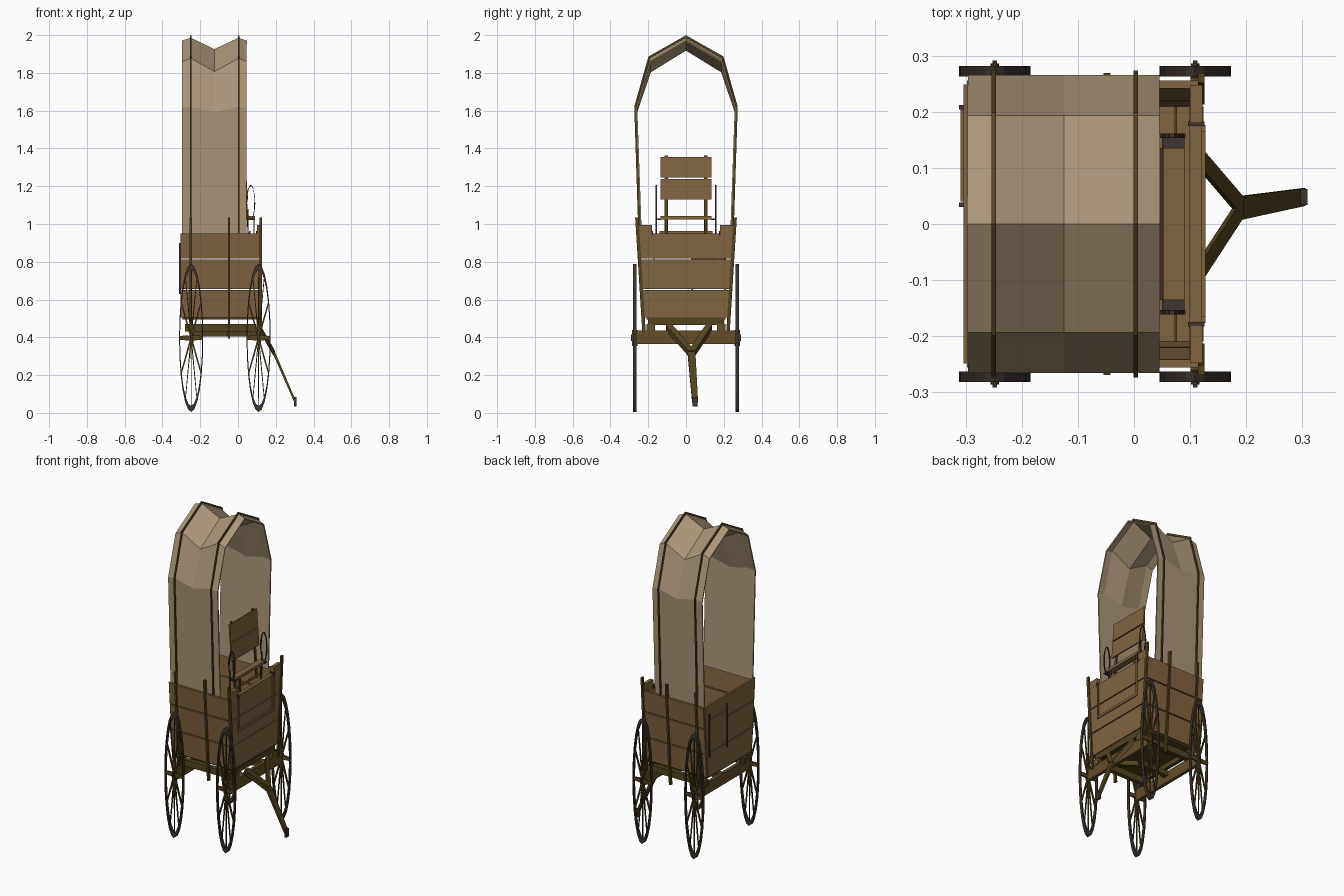
import bpy, bmesh, math
from mathutils import Vector

cube = bpy.data.objects.get("Cube")
if cube:
    bpy.data.objects.remove(cube, do_unlink=True)


def material(name, rgb):
    m = bpy.data.materials.new(name)
    m.use_nodes = True
    m.diffuse_color = (*rgb, 1)
    m.node_tree.nodes["Principled BSDF"].inputs["Base Color"].default_value = (*rgb, 1)
    return m


CANVAS = material("tan canvas", (0.40, 0.305, 0.185))
PLANK = material("plank wood", (0.215, 0.128, 0.05))
TIMBER = material("dark timber", (0.085, 0.057, 0.014))
AXLE = material("axle wood", (0.125, 0.08, 0.022))
IRON = material("dark iron", (0.045, 0.033, 0.027))


def finish(name, bm, *mats):
    bmesh.ops.recalc_face_normals(bm, faces=bm.faces)
    mesh = bpy.data.meshes.new(name)
    bm.to_mesh(mesh)
    bm.free()
    for m in mats:
        mesh.materials.append(m)
    ob = bpy.data.objects.new(name, mesh)
    bpy.context.collection.objects.link(ob)
    return ob


def prism(bm, p, q, side, thick, slot=0, taper=1):
    """Bar from p to q; side and thick are its half-width vectors."""
    p, q, side, thick = map(Vector, (p, q, side, thick))
    signs = ((-1, -1), (1, -1), (1, 1), (-1, 1))
    a = [bm.verts.new(p + side * s + thick * t) for s, t in signs]
    b = [bm.verts.new(q + (side * s + thick * t) * taper) for s, t in signs]
    faces = [bm.faces.new(a), bm.faces.new(b)]
    faces += [bm.faces.new((a[i], a[i - 1], b[i - 1], b[i])) for i in range(4)]
    for f in faces:
        f.material_index = slot


def beam(name, p, q, side, thick, mat, taper=1):
    bm = bmesh.new()
    prism(bm, p, q, side, thick, 0, taper)
    return finish(name, bm, mat)


def box(name, lo, hi, mat):
    c = [(a + b) / 2 for a, b in zip(lo, hi)]
    h = [(b - a) / 2 for a, b in zip(lo, hi)]
    return beam(name, (lo[0], c[1], c[2]), (hi[0], c[1], c[2]), (0, h[1], 0), (0, 0, h[2]), mat)


def sheet(name, rows, thickness, mat):
    """Thin shell through rows of points."""
    bm = bmesh.new()
    grid = [[bm.verts.new(p) for p in row] for row in rows]
    for r, s in zip(grid, grid[1:]):
        for i in range(len(r) - 1):
            bm.faces.new((r[i], r[i + 1], s[i + 1], s[i]))
    ob = finish(name, bm, mat)
    mod = ob.modifiers.new("thickness", "SOLIDIFY")
    mod.thickness, mod.offset = thickness, 0
    return ob


def arch(x, half):
    """Mirror half of a cross-section (ending at the ridge) into a full arch."""
    return [(x, -y, z) for y, z in half] + [(x, y, z) for y, z in half[-2::-1]]


# Canvas cover, sagging between the hoops
rows = []
for x, sag in ((-0.296, 0.25), (-0.25, 0), (-0.125, 1), (0.003, 0), (0.045, 0.25)):
    rows.append(arch(x, [(0.238, 0.94), (0.262, 1.62 - 0.03 * sag),
                         (0.19, 1.875 - 0.07 * sag), (0, 1.982 - 0.06 * sag)]))
sheet("canvas_cover", rows, 0.008, CANVAS)

# Hoops outside the cover
for label, hx in (("rear", -0.25), ("front", 0.003)):
    half = [(0.246, 0.94), (0.268, 1.62), (0.194, 1.883), (0, 1.993)]
    sheet(label + "_hoop", [arch(hx - 0.004, half), arch(hx + 0.004, half)], 0.012, TIMBER)


def wall_y(z):
    return 0.215 + (z - 0.5) * 0.075


# Wagon bed: plank walls on sides and ends
levels = ((0.505, 0.65), (0.656, 0.812), (0.818, 0.95))
for n, (lo, hi) in enumerate(levels):
    mid, h = (lo + hi) / 2, (hi - lo) / 2
    for label, s in (("left", 1), ("right", -1)):
        beam(f"{label}_side_plank_{n}", (-0.298, s * wall_y(mid), mid), (0.12, s * wall_y(mid), mid),
             (0, s * 0.075 * h, h), (0, 0.007, 0), PLANK)
    for label, ex, t in (("tail", -0.298, 0.006), ("front", 0.11, 0.011)):
        bm = bmesh.new()
        prism(bm, (ex, 0, lo), (ex, 0, hi), (0, wall_y(lo), 0), (t, 0, 0), 0, 1)
        for v in bm.verts:
            v.co.y = math.copysign(wall_y(v.co.z), v.co.y)
        finish(f"{label}_plank_{n}", bm, PLANK)

# Floor planks on a dark underframe
for i in range(10):
    fx = -0.298 + i * 0.0415
    box(f"floor_plank_{i}", (fx, -0.213, 0.508), (fx + 0.039, 0.213, 0.52), PLANK)
box("underframe", (-0.295, -0.21, 0.495), (0.115, 0.21, 0.508), TIMBER)

# Wall posts
for label, px, low in (("rear", -0.25, 0.42), ("middle", -0.048, 0.395), ("front", 0.12, 0.42)):
    for side, s in (("left", 1), ("right", -1)):
        beam(f"{label}_post_{side}", (px, s * (wall_y(low) + 0.013), low),
             (px, s * (wall_y(1.035) + 0.005), 1.035), (0.006, 0, 0), (0, 0.009, 0), TIMBER)

# Front end: raised corners, straps and framed foot panel
for side, s in (("left", 1), ("right", -1)):
    box(f"front_corner_{side}", (0.1, min(s * 0.18, s * 0.248), 0.95),
        (0.122, max(s * 0.18, s * 0.248), 0.995), PLANK)
    box(f"front_strap_{side}", (0.096, s * 0.179 - 0.004, 0.94), (0.126, s * 0.179 + 0.004, 0.962), IRON)
    box(f"panel_frame_{side}", (0.12, s * 0.17 - 0.006, 0.73), (0.127, s * 0.17 + 0.006, 0.945), PLANK)
box("panel_frame_bottom", (0.12, -0.176, 0.725), (0.127, 0.176, 0.74), PLANK)

# Tailgate door with two battens and a crossbar
box("tailgate_door", (-0.309, 0.04, 0.66), (-0.302, 0.205, 0.86), PLANK)
for n, by in enumerate((0.034, 0.208)):
    box(f"tailgate_batten_{n}", (-0.312, by - 0.004, 0.63), (-0.302, by + 0.004, 0.9), IRON)

# Driver's seat
box("seat_board", (0.052, -0.135, 1.025), (0.09, 0.135, 1.042), PLANK)
box("seat_base_board", (0.058, -0.14, 0.95), (0.066, 0.14, 0.962), PLANK)
for n, (lo, hi) in enumerate(((1.13, 1.238), (1.245, 1.355))):
    beam(f"seat_back_plank_{n}", (0.058 - (lo - 1) * 0.07, 0, lo), (0.058 - (hi - 1) * 0.07, 0, hi),
         (0, 0.135, 0), (0.004, 0, 0), PLANK)
for side, s in (("left", 1), ("right", -1)):
    beam(f"seat_back_post_{side}", (0.055, s * 0.105, 0.94), (0.026, s * 0.105, 1.362),
         (0, 0.009, 0), (0.003, 0, 0), TIMBER)
    beam(f"seat_leg_{side}", (0.085, s * 0.105, 0.93), (0.085, s * 0.105, 1.03),
         (0, 0.007, 0), (0.003, 0, 0), TIMBER)
    box(f"seat_rail_{side}", (0.05, s * 0.157 - 0.004, 0.94), (0.056, s * 0.157 + 0.004, 1.08), IRON)
    box(f"seat_bracket_{side}", (0.05, s * 0.145 - 0.014, 1.022), (0.09, s * 0.145 + 0.014, 1.03), IRON)
    # Oval iron armrest
    bm = bmesh.new()
    pts = [Vector((0.068 + 0.021 * math.cos(a), s * 0.157, 1.115 + 0.09 * math.sin(a)))
           for a in (math.tau * i / 14 for i in range(14))]
    for i, p in enumerate(pts):
        radial = (p - Vector((0.068, s * 0.157, 1.115))).normalized() * 0.003
        prism(bm, pts[i - 1], p, (0, 0.004, 0), radial)
    finish(f"armrest_{side}", bm, IRON)


# Wheels: round in plan, then narrowed along x
def wheel(name, x, y):
    bm = bmesh.new()
    n, r0, r1, w, squash = 24, 0.36, 0.392, 0.0095, 0.163
    ring = []
    for i in range(n):
        c, s = math.cos(math.tau * i / n), math.sin(math.tau * i / n)
        ring.append([bm.verts.new((r * c, d, r * s))
                     for r, d in ((r0, -w), (r1, -w), (r1, w), (r0, w))])
    for i in range(n):
        for k in range(4):
            bm.faces.new((ring[i - 1][k - 1], ring[i - 1][k], ring[i][k], ring[i][k - 1]))
    for i in range(12):
        a = math.tau * i / 12
        d = Vector((math.cos(a), 0, math.sin(a)))
        prism(bm, d * 0.03, d * 0.37, (0, 0.005, 0), (-d.z * 0.014, 0, d.x * 0.014), 1, 0.75)
    hub = [[bm.verts.new((0.045 * math.cos(math.tau * i / 10), d, 0.045 * math.sin(math.tau * i / 10)))
            for i in range(10)] for d in (-0.014, 0.014)]
    hub_faces = [bm.faces.new(h) for h in hub]
    hub_faces += [bm.faces.new((hub[0][i - 1], hub[0][i], hub[1][i], hub[1][i - 1])) for i in range(10)]
    for f in hub_faces:
        f.material_index = 1
    for v in bm.verts:
        v.co.x *= squash
    ob = finish(name, bm, IRON, TIMBER)
    ob.location = (x, y, 0.397)


# Axles, bolsters and wheels
for label, ax in (("rear", -0.248), ("front", 0.109)):
    box(f"{label}_axle", (ax - 0.008, -0.262, 0.365), (ax + 0.012, 0.262, 0.435), AXLE)
    box(f"{label}_axle_tip", (ax - 0.004, -0.291, 0.38), (ax + 0.004, 0.291, 0.415), IRON)
    box(f"{label}_bolster", (ax - 0.006, -0.2, 0.465), (ax + 0.008, 0.2, 0.497), TIMBER)
    for side, s in (("left", 1), ("right", -1)):
        wheel(f"{label}_wheel_{side}", ax, s * 0.272)
        box(f"{label}_block_{side}", (ax - 0.01, s * 0.187 - 0.022, 0.43), (ax + 0.015, s * 0.187 + 0.022, 0.47), AXLE)

# Long rails and crossed braces beneath the bed
for side, s in (("left", 1), ("right", -1)):
    box(f"bed_rail_{side}", (-0.28, s * 0.187 - 0.014, 0.43), (0.095, s * 0.187 + 0.014, 0.47), TIMBER)
    beam(f"under_brace_{side}", (-0.06, 0, 0.42), (0.11, s * 0.12, 0.42), (0, 0.014, 0), (0, 0, 0.015), TIMBER)
beam("reach_beam", (-0.25, 0, 0.42), (-0.05, 0, 0.42), (0, 0.016, 0), (0, 0, 0.016), TIMBER)

# Forked tongue with an iron tip
fork = (0.192, 0.03, 0.315)
for side, ty in (("left", 0.12), ("right", -0.088)):
    beam(f"tongue_fork_{side}", (0.115, ty, 0.45), fork, (0, 0.018, 0), (0.004, 0, 0.014), TIMBER)
beam("tongue", (0.185, 0.028, 0.33), (0.302, 0.048, 0.06), (0, 0.021, 0), (0.005, 0, 0.006), TIMBER, 0.75)
box("tongue_tip", (0.296, 0.034, 0.035), (0.309, 0.062, 0.085), IRON)
